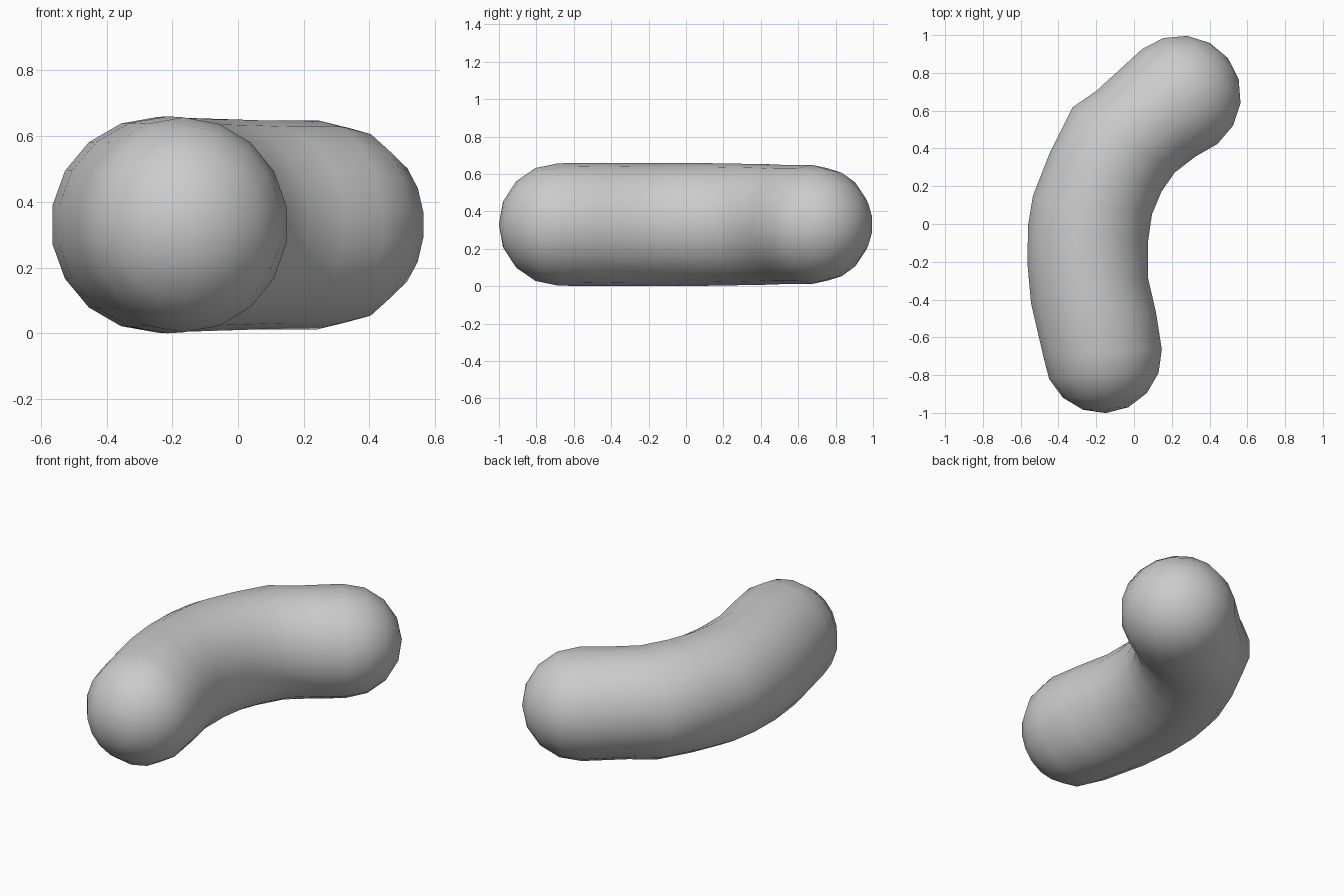
import bpy, bmesh, math
from mathutils import Vector

if "Cube" in bpy.data.objects:
    bpy.data.objects.remove(bpy.data.objects["Cube"])

SIDES, CAP = 18, 4
ZC = 0.333

# outer edge x,y / inner edge x,y / half height, from front end to back end
stations = [
    (-0.485, -0.70, 0.152, -0.665, 0.327),
    (-0.55, -0.42, 0.122, -0.47, 0.330),
    (-0.57, -0.20, 0.08, -0.29, 0.328),
    (-0.565, 0.00, 0.078, -0.10, 0.328),
    (-0.54, 0.15, 0.10, 0.05, 0.328),
    (-0.45, 0.38, 0.15, 0.17, 0.325),
    (-0.33, 0.62, 0.22, 0.27, 0.322),
    (-0.20, 0.71, 0.33, 0.355, 0.318),
    (0.04, 0.93, 0.445, 0.42, 0.318),
]


def split(s):
    """Centre, half-width vector and half height of a station."""
    a, b = Vector((s[0], s[1], ZC)), Vector((s[2], s[3], ZC))
    return (a + b) / 2, (b - a) / 2, s[4]


def cap(s, sign):
    """Shrinking rings of a rounded end, nearest the body first, plus its tip."""
    c, w, h = split(s)
    axis = Vector((-w.y, w.x, 0)) * sign
    rings = []
    for i in range(1, CAP):
        a = math.pi / 2 * i / CAP
        rings.append((c + axis * math.sin(a), w * math.cos(a), h * math.cos(a)))
    return rings, c + axis


front, front_tip = cap(stations[0], -1)
back, back_tip = cap(stations[-1], 1)
sections = front[::-1] + [split(s) for s in stations] + back

# bent sausage body
bm = bmesh.new()
rings = []
for c, w, h in sections:
    ring = []
    for k in range(SIDES):
        a = 2 * math.pi * k / SIDES + math.pi / 2
        ring.append(bm.verts.new(c + w * math.cos(a) + Vector((0, 0, h * math.sin(a)))))
    rings.append(ring)
for r0, r1 in zip(rings, rings[1:]):
    for k in range(SIDES):
        j = (k + 1) % SIDES
        bm.faces.new((r0[k], r0[j], r1[j], r1[k]))

# rounded tips
for tip, ring in ((front_tip, rings[0]), (back_tip, rings[-1])):
    v = bm.verts.new(tip)
    for k in range(SIDES):
        bm.faces.new((v, ring[k], ring[(k + 1) % SIDES]))

bmesh.ops.recalc_face_normals(bm, faces=bm.faces[:])
for f in bm.faces:
    f.smooth = True

# stand it on the ground
low = min(v.co.z for v in bm.verts)
bmesh.ops.translate(bm, verts=bm.verts[:], vec=(0, 0, -low))
mesh = bpy.data.meshes.new("sausage")
bm.to_mesh(mesh)
bm.free()
obj = bpy.data.objects.new("sausage", mesh)
bpy.context.collection.objects.link(obj)
